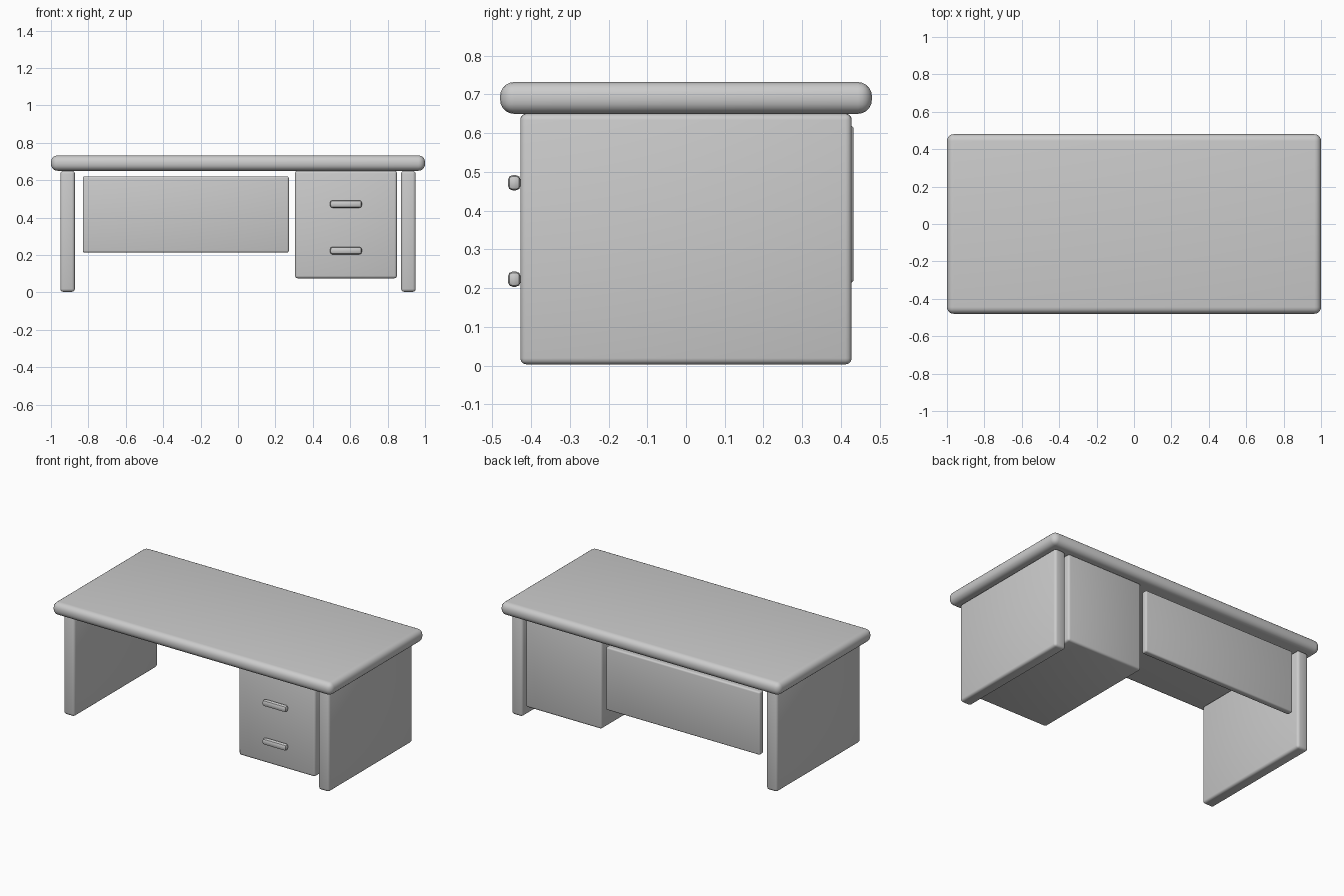
import bpy, math

if "Cube" in bpy.data.objects:
    bpy.data.objects.remove(bpy.data.objects["Cube"])


def box(name, x, y, z, bevel, segments=3):
    """Rounded box spanning the given (min, max) ranges."""
    spans = (x, y, z)
    bpy.ops.mesh.primitive_cube_add(size=1, location=[(a + b) / 2 for a, b in spans])
    ob = bpy.context.object
    ob.name = name
    ob.scale = [b - a for a, b in spans]
    bpy.ops.object.transform_apply(location=False, rotation=False, scale=True)
    mod = ob.modifiers.new("Bevel", 'BEVEL')
    mod.width = bevel
    mod.segments = segments
    bpy.ops.object.modifier_apply(modifier=mod.name)
    bpy.ops.object.shade_smooth_by_angle(angle=math.radians(35))
    return ob


# Thick rounded desktop
box("desktop", (-1, 1), (-0.48, 0.48), (0.65, 0.732), 0.036, 5)

# Full-depth side panels
for side, x in (("left", (-0.95, -0.872)), ("right", (0.872, 0.95))):
    box(side + "_side_panel", x, (-0.428, 0.428), (0.003, 0.65), 0.016)

# Drawer pedestal, hung under the desktop
box("drawer_pedestal", (0.305, 0.85), (-0.428, 0.428), (0.075, 0.65), 0.014)

# Modesty panel at the back of the knee space
box("modesty_panel", (-0.83, 0.272), (0.392, 0.433), (0.213, 0.62), 0.01)

# Drawer handles
for name, z in (("upper_handle", 0.472), ("lower_handle", 0.223)):
    box(name, (0.492, 0.662), (-0.46, -0.427), (z - 0.02, z + 0.02), 0.013, 2)
